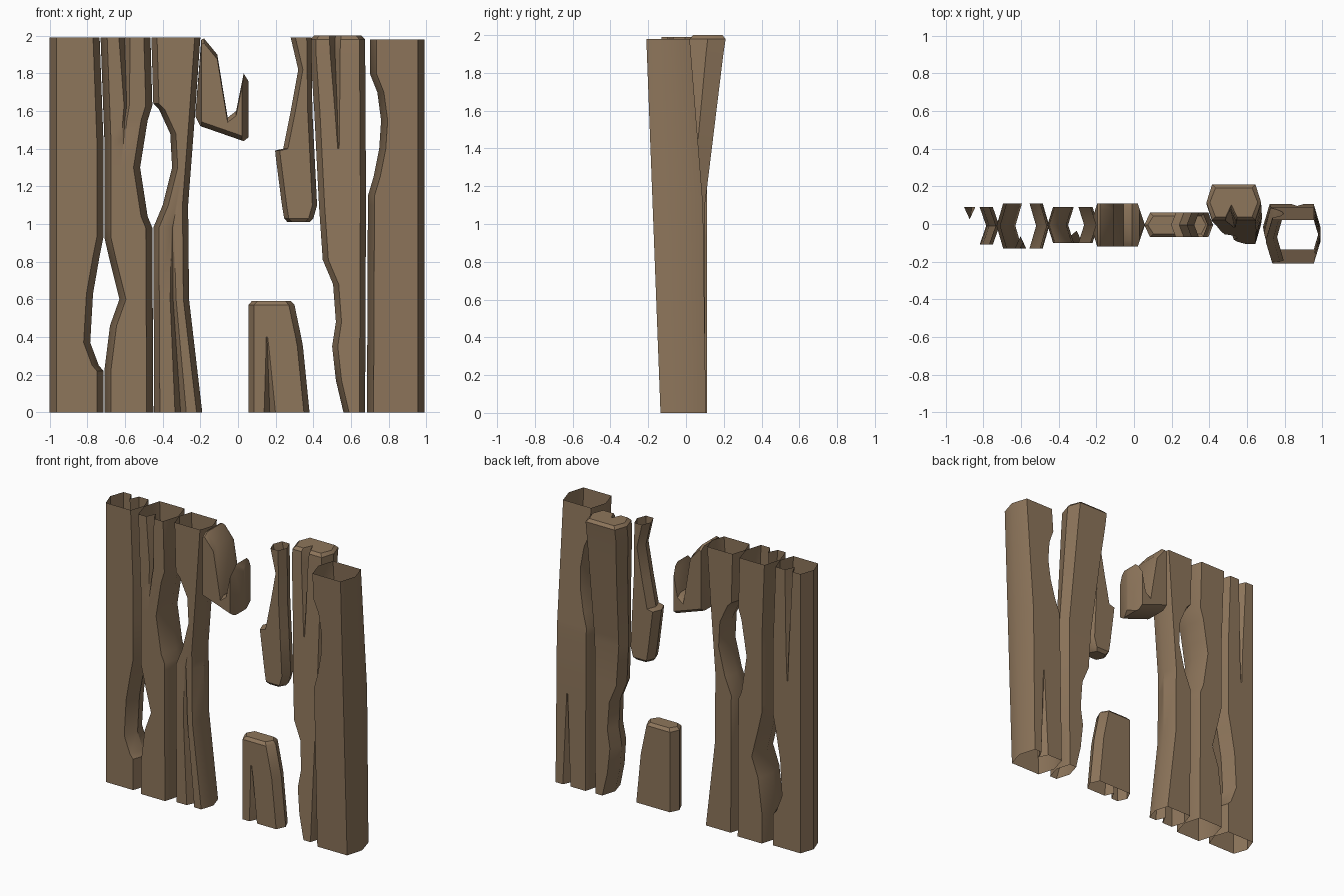
import bpy, bmesh, math

if "Cube" in bpy.data.objects:
    bpy.data.objects.remove(bpy.data.objects["Cube"])

wood = bpy.data.materials.new("weathered_brown_wood")
wood.diffuse_color = (0.27, 0.18, 0.105, 1)
wood.use_nodes = True
wood.node_tree.nodes["Principled BSDF"].inputs["Base Color"].default_value = wood.diffuse_color


def lerp(pts, t):
    """Piecewise-linear lookup in a list of (t, value)."""
    if t <= pts[0][0]:
        return pts[0][1]
    for (a, va), (b, vb) in zip(pts, pts[1:]):
        if t <= b:
            return va + (vb - va) * (t - a) / (b - a)
    return pts[-1][1]


def loft(name, rings, cap_start=False, cap_end=False):
    bm = bmesh.new()
    loops = [[bm.verts.new(p) for p in r] for r in rings]
    n = len(loops[0])
    for a, b in zip(loops, loops[1:]):
        for i in range(n):
            j = (i + 1) % n
            bm.faces.new((a[i], a[j], b[j], b[i]))
    if cap_start:
        bm.faces.new(loops[0][::-1])
    if cap_end:
        bm.faces.new(loops[-1])
    me = bpy.data.meshes.new(name)
    bm.to_mesh(me)
    bm.free()
    me.materials.append(wood)
    ob = bpy.data.objects.new(name, me)
    bpy.context.collection.objects.link(ob)
    bpy.ops.object.select_all(action='DESELECT')
    ob.select_set(True)
    bpy.context.view_layer.objects.active = ob
    bpy.ops.object.shade_smooth_by_angle(angle=math.radians(35))
    return ob


def plank(name, left, right, front, back, c=0.035, crack_f=None, crack_b=None,
          cap_bottom=False, cap_top=False):
    """Hollow six-sided board; profiles are (z, x) or (z, y).
    A crack is (position across, z where closed, z where widest)."""
    zs = sorted({p[0] for p in left + right + front + back}
                | {k[1] for k in (crack_f, crack_b) if k})

    def ring(z, inset=0.0, dz=0.0):
        xl, xr = lerp(left, z) + inset, lerp(right, z) - inset
        yf, yb = lerp(front, z) + inset, lerp(back, z) - inset
        ym = (yf + yb) / 2

        def notch(crack, y, s):
            t, z0, z1 = crack or (0.5, 0, 1)
            k = max(0, min(1, (z - z0) / (z1 - z0))) if crack else 0
            x, w = xl + t * (xr - xl), 0.004 + 0.026 * k
            return [(x - s * w, y), (x, y + s * 0.065 * k), (x + s * w, y)]

        plan = [(xl, ym), (xl + c, yf), *notch(crack_f, yf, 1), (xr - c, yf),
                (xr, ym), (xr - c, yb), *notch(crack_b, yb, -1), (xl + c, yb)]
        return [(x, y, z + dz) for x, y in plan]

    rings = [ring(z) for z in zs]
    # closed ends get a softened rim
    if cap_top:
        rings[-1] = ring(zs[-1], 0, -0.02)
        rings.append(ring(zs[-1], 0.018))
    if cap_bottom:
        rings[0] = ring(zs[0], 0, 0.02)
        rings.insert(0, ring(zs[0], 0.018))
    return loft(name, rings, cap_bottom, cap_top)


def flat(y, top=1.99):
    return [(0, y), (top, y)]


# Three full boards on the left, with gaps eaten between them
plank("left_board", flat(-1.0),
      [(0, -.715), (.22, -.715), (.25, -.74), (.37, -.785), (.63, -.77),
       (.83, -.735), (.93, -.715), (1.45, -.715), (1.99, -.735)],
      flat(-.11), flat(.09), crack_b=(.48, 1.2, 1.99))
plank("second_board",
      [(0, -.71), (.22, -.71), (.46, -.68), (.6, -.63), (.8, -.68),
       (.93, -.71), (1.45, -.71), (1.99, -.73)],
      [(0, -.45), (.98, -.455), (1.04, -.48), (1.3, -.52), (1.55, -.48),
       (1.63, -.455), (1.99, -.465)],
      flat(-.13), flat(.11), crack_f=(.48, 1.4, 1.99))
plank("third_board",
      [(0, -.445), (.98, -.45), (1.1, -.40), (1.3, -.35), (1.48, -.36),
       (1.61, -.42), (1.64, -.45), (1.99, -.46)],
      [(0, -.19), (.6, -.26), (1.1, -.265), (1.56, -.23), (1.99, -.2)],
      flat(-.10), flat(.09), c=.03, crack_f=(.55, 1.1, 0))

# Splintered upper fragment, lofted sideways as it has two points
bottom = [(-.225, 1.57), (-.2, 1.52), (.03, 1.44), (.055, 1.46)]
top = [(-.225, 1.6), (-.195, 1.98), (-.18, 1.985), (-.11, 1.9), (-.055, 1.565),
       (-.01, 1.6), (.03, 1.80), (.055, 1.76)]
half = [(-.225, .02), (-.195, .115), (.02, .115), (.055, .008)]
rings = []
for x in sorted({p[0] for p in bottom + top + half}):
    b, t, w = lerp(bottom, x), lerp(top, x), lerp(half, x)
    k = min(.025, (t - b) * .3)
    q = w * .7
    rings.append([(x, y - .005, z) for y, z in (
        (-q, b), (q, b), (w, b + k), (w, t - k), (q, t), (-q, t),
        (-w, t - k), (-w, b + k))])
loft("splintered_fragment", rings, True, True)

# Hanging fragment and stump of the broken middle board
plank("hanging_fragment",
      [(1.01, .245), (1.36, .2), (1.39, .197), (1.40, .24), (1.6, .28),
       (1.82, .32), (1.99, .28)],
      [(1.01, .40), (1.1, .42), (1.6, .395), (1.99, .39)],
      [(1.01, -.07), (1.99, -.07)], [(1.01, .06), (1.99, .06)],
      c=.025, cap_bottom=True)
plank("middle_stump", flat(.055, .59), [(0, .38), (.35, .345), (.59, .30)],
      flat(-.07, .59), flat(.06, .59), c=.03, crack_f=(.35, .4, 0),
      cap_top=True)

# Right boards leaning apart
plank("back_leaning_board",
      [(0, .56), (.17, .52), (.35, .50), (.48, .52), (.68, .505), (.81, .45),
       (1.1, .43), (1.6, .405), (1.9, .385), (2, .385)],
      [(0, .675), (1.15, .68), (2, .675)],
      [(0, -.105), (2, .02)], [(0, .10), (1.1, .10), (2, .21)],
      c=.03, crack_f=(.45, 1.4, 2), cap_top=True)
plank("right_board",
      [(0, .685), (1.15, .69), (1.25, .72), (1.4, .75), (1.55, .76),
       (1.7, .74), (1.8, .70), (1.98, .70)],
      flat(.99, 1.98),
      [(0, -.135), (1.98, -.21)], [(0, .105), (1.1, .09), (1.98, .02)],
      crack_b=(.6, .65, 0))
